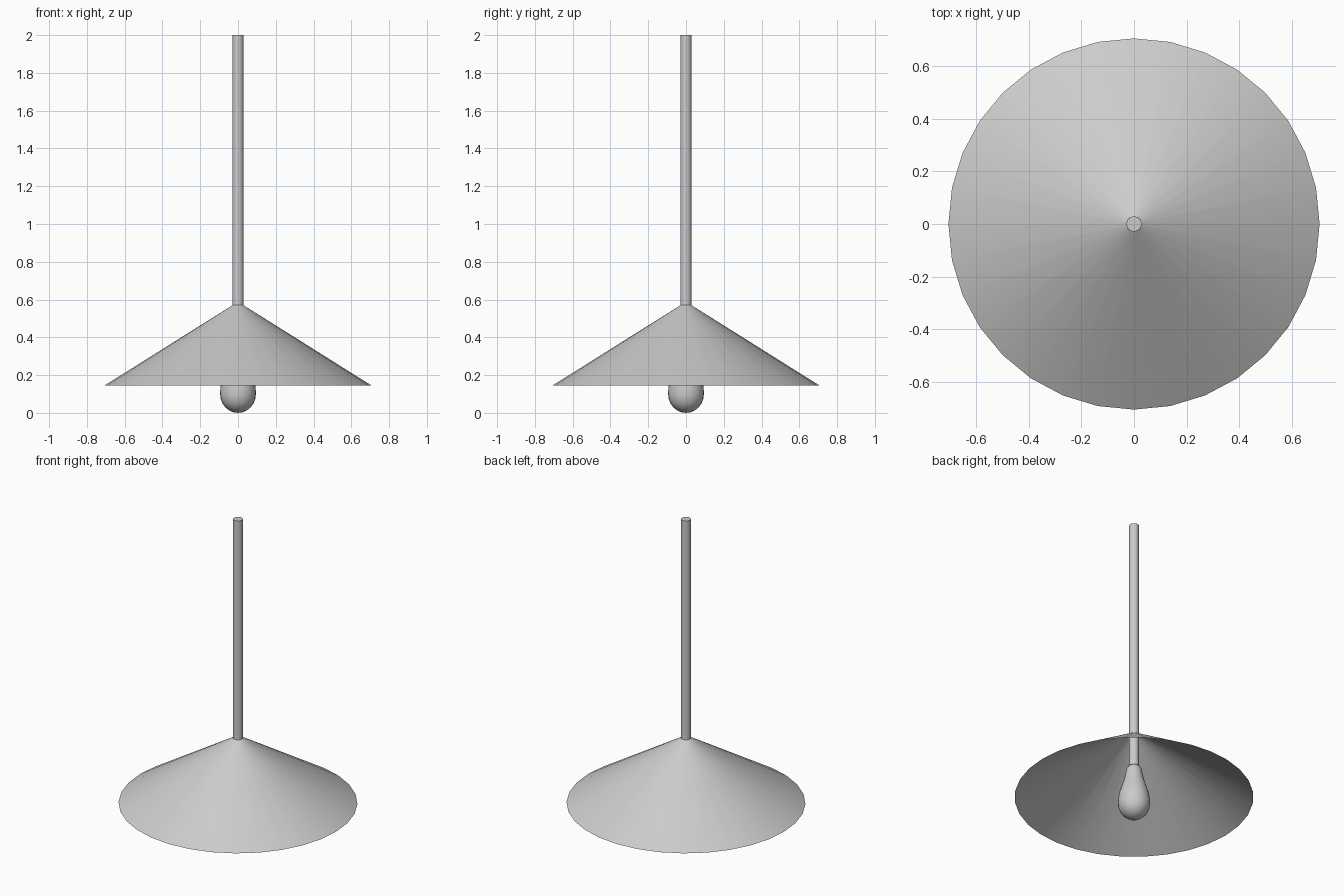
import bpy, bmesh, math

if "Cube" in bpy.data.objects:
    bpy.data.objects.remove(bpy.data.objects["Cube"])


def lathe(name, profile, sides, angle=40):
    """Spin an (r, z) profile around z; r = 0 makes a pole."""
    bm = bmesh.new()
    rings = []
    for r, z in profile:
        if r == 0:
            rings.append([bm.verts.new((0, 0, z))] * sides)
        else:
            rings.append([bm.verts.new((r * math.cos(2 * math.pi * i / sides),
                                        r * math.sin(2 * math.pi * i / sides), z))
                          for i in range(sides)])
    for a, b in zip(rings, rings[1:]):
        for i in range(sides):
            j = (i + 1) % sides
            corners = list(dict.fromkeys([a[i], a[j], b[j], b[i]]))
            bm.faces.new(corners)
    bmesh.ops.recalc_face_normals(bm, faces=bm.faces)
    mesh = bpy.data.meshes.new(name)
    bm.to_mesh(mesh)
    bm.free()
    obj = bpy.data.objects.new(name, mesh)
    bpy.context.collection.objects.link(obj)
    bpy.ops.object.select_all(action='DESELECT')
    obj.select_set(True)
    bpy.context.view_layer.objects.active = obj
    bpy.ops.object.shade_smooth_by_angle(angle=math.radians(angle))
    return obj


# Hanging rod, running down through the shade to the bulb
lathe("hanging_rod", [(0, 0.34), (0.029, 0.34), (0.029, 2.0), (0, 2.0)], 16)

# Thin conical shade, open at the bottom
lathe("shade", [(0.707, 0.145), (0.029, 0.57)], 32)

# Pear-shaped bulb: round lower end, tapering neck
bulb = [(0, 0)]
for k in range(1, 7):
    t = math.radians(15 * k)
    bulb.append((0.095 * math.sin(t), 0.1 - 0.1 * math.cos(t)))
bulb += [(0.093, 0.14), (0.085, 0.18), (0.073, 0.22), (0.060, 0.26),
         (0.051, 0.30), (0.045, 0.335), (0.036, 0.35), (0, 0.355)]
lathe("bulb", bulb, 24, 60)
